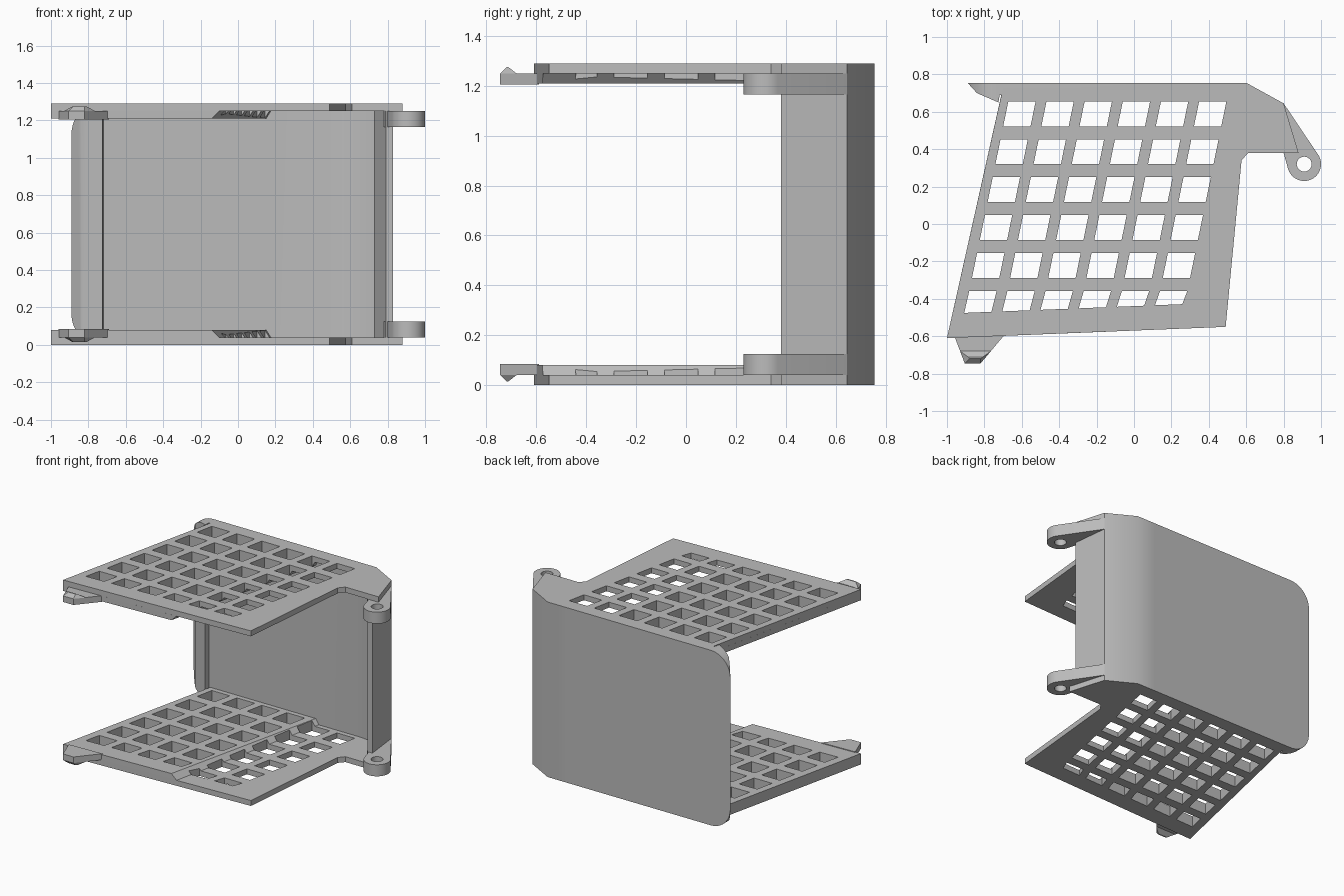
import bpy, bmesh, math
from mathutils import Vector

cube = bpy.data.objects.get("Cube")
if cube:
    bpy.data.objects.remove(cube, do_unlink=True)

HEIGHT = 1.29
MID = HEIGHT / 2

grey = bpy.data.materials.new("light_grey")
grey.use_nodes = True
COLOUR = (0.5, 0.5, 0.5, 1)
grey.diffuse_color = COLOUR
grey.node_tree.nodes["Principled BSDF"].inputs["Base Color"].default_value = COLOUR


def add_prism(bm, low, z0, z1, high=None):
    """Solid between a lower outline and an upper outline."""
    high = high or low
    a = [bm.verts.new((x, y, z0 - MID)) for x, y in low]
    b = [bm.verts.new((x, y, z1 - MID)) for x, y in high]
    bm.faces.new(a[::-1])
    bm.faces.new(b)
    for i in range(len(a)):
        j = (i + 1) % len(a)
        bm.faces.new((a[i], a[j], b[j], b[i]))


def finish(name, bm):
    bmesh.ops.recalc_face_normals(bm, faces=bm.faces)
    mesh = bpy.data.meshes.new(name)
    bm.to_mesh(mesh)
    bm.free()
    mesh.materials.append(grey)
    obj = bpy.data.objects.new(name, mesh)
    obj.location.z = MID
    bpy.context.collection.objects.link(obj)
    return obj


def prism(name, low, z0, z1, high=None):
    bm = bmesh.new()
    add_prism(bm, low, z0, z1, high)
    return finish(name, bm)


def activate(obj):
    bpy.ops.object.select_all(action='DESELECT')
    obj.select_set(True)
    bpy.context.view_layer.objects.active = obj


def boolean(obj, cutter, operation='DIFFERENCE'):
    cutter.hide_render = True
    mod = obj.modifiers.new("cut", 'BOOLEAN')
    mod.operation = operation
    mod.solver = 'EXACT'
    mod.object = cutter
    activate(obj)
    bpy.ops.object.modifier_apply(modifier=mod.name)


def mirror_up(obj):
    """Repeat a lower part at the top of the model."""
    mod = obj.modifiers.new("mirror", 'MIRROR')
    mod.use_axis = (False, False, True)
    mod.use_mirror_merge = False
    activate(obj)
    bpy.ops.object.modifier_apply(modifier=mod.name)


def circle(cx, cy, r, start, end, n):
    angles = [math.radians(start + (end - start) * i / n) for i in range(n + 1)]
    return [(cx + r * math.cos(t), cy + r * math.sin(t)) for t in angles]


# Grid of slanted holes, the front row trimmed along the front edge
SLANT = 0.206
bm = bmesh.new()
for row in range(6):
    top = 0.655 - 0.2025 * row
    bottom = top - 0.133
    for col in range(6):
        left = -0.672 + 0.204 * col
        corners = []
        for x, y in ((left, bottom), (left + 0.146, bottom),
                     (left + 0.146, top), (left, top)):
            x -= SLANT * (0.655 - y)
            if row == 5 and y == bottom:
                y = -0.475 + 0.04 * (x + 0.9)
            corners.append((x, y))
        add_prism(bm, corners, -0.1, 0.2)
holes = finish("hole_cutter", bm)

# Side plates: thin sheet with a thicker pad on the inner face
sheet = prism("side_plates", [
    (-1, -0.61), (0.49, -0.55), (0.575, 0.34), (0.61, 0.38), (0.88, 0.38),
    (0.8, 0.645), (0.6, 0.73), (-0.70, 0.73)], 0, 0.04)
pad = prism("inner_pads",
            [(-1, -0.61), (-0.10, -0.574), (0.18, 0.71), (-0.705, 0.71)], 0.04, 0.08,
            [(-1, -0.61), (-0.14, -0.575), (0.155, 0.71), (-0.705, 0.71)])
for part in (sheet, pad):
    boolean(part, holes)
    mirror_up(part)
bpy.data.objects.remove(holes, do_unlink=True)

# Back wall with a bent side flange, a lip and rounded free corners
wall = prism("back_wall", [
    (-0.89, 0.755), (-0.84, 0.70), (-0.725, 0.65), (-0.718, 0.69), (0.52, 0.69),
    (0.6, 0.68), (0.73, 0.61), (0.79, 0.38), (0.83, 0.38), (0.8, 0.645),
    (0.6, 0.755), (0.45, 0.755)], 0, HEIGHT)
R = 0.16
outline = (circle(-0.89 + R, HEIGHT - R, R, 90, 180, 12)
           + circle(-0.89 + R, R, R, 180, 270, 12) + [(1.2, 0), (1.2, HEIGHT)])
bm = bmesh.new()
near = [bm.verts.new((x, 0.2, z - MID)) for x, z in outline]
face = bm.faces.new(near)
ext = bmesh.ops.extrude_face_region(bm, geom=[face])
bmesh.ops.translate(bm, vec=Vector((0, 1, 0)),
                    verts=[v for v in ext["geom"] if isinstance(v, bmesh.types.BMVert)])
corner = finish("corner_cutter", bm)
boolean(wall, corner, 'INTERSECT')
bpy.data.objects.remove(corner, do_unlink=True)
activate(wall)
bpy.ops.object.shade_smooth_by_angle(angle=math.radians(30))

# Hinge arms with pin holes
HX, HY = 0.91, 0.32
arm = prism("hinge_arms",
            circle(HX, HY, 0.09, 32, -163, 24)
            + [(0.80, 0.38), (0.78, 0.39), (0.77, 0.60), (0.8, 0.645)], 0.04, 0.125)
pin = prism("pin_cutter", circle(HX, HY, 0.04, 0, 345, 23), -0.1, 0.3)
boolean(arm, pin)
bpy.data.objects.remove(pin, do_unlink=True)
mirror_up(arm)
activate(arm)
bpy.ops.object.shade_smooth_by_angle(angle=math.radians(30))

# Snap hooks on the front edge: tongue and pointed catch
tongue = prism("snap_tongues", [
    (-0.96, -0.60), (-0.905, -0.745), (-0.82, -0.745), (-0.69, -0.59)], 0.04, 0.085)
catch = prism("snap_catches",
              [(-0.88, -0.72), (-0.82, -0.72), (-0.81, -0.712), (-0.885, -0.712)],
              0.015, 0.04,
              [(-0.905, -0.745), (-0.82, -0.745), (-0.765, -0.68), (-0.93, -0.68)])
for part in (tongue, catch):
    mirror_up(part)
